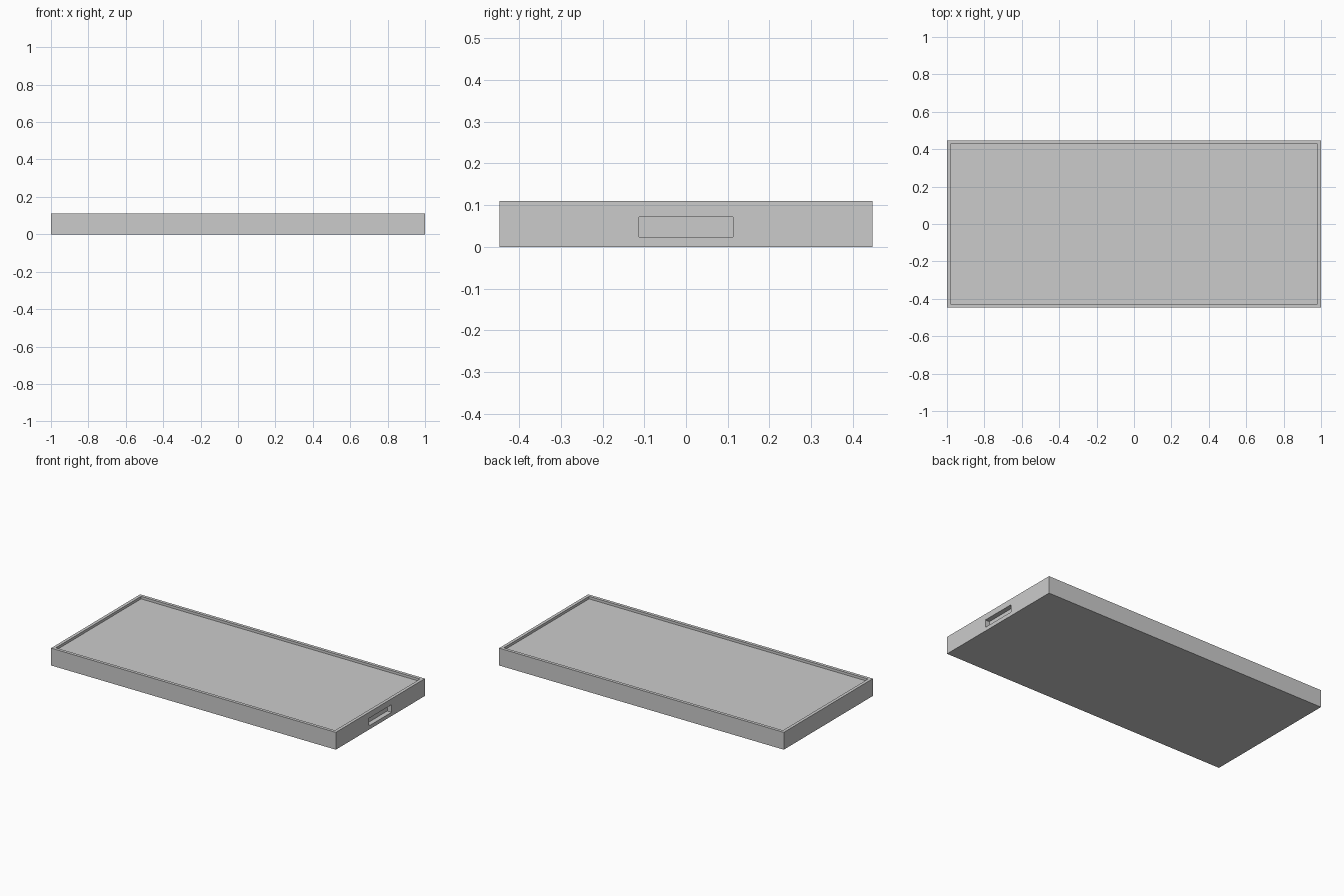
import bpy
import bmesh
from mathutils import Matrix, Vector

default = bpy.data.objects.get("Cube")
if default:
    bpy.data.objects.remove(default, do_unlink=True)

LENGTH, WIDTH, HEIGHT = 2.0, 0.894, 0.11
RIM, RECESS = 0.02, 0.016
SLOT_WIDTH, SLOT_HEIGHT, SLOT_DEPTH, SLOT_Z = 0.224, 0.048, 0.03, 0.048

# Single neutral finish
grey = bpy.data.materials.new("neutral_grey")
grey.use_nodes = True
colour = (0.6, 0.6, 0.6, 1.0)
grey.diffuse_color = colour
grey.node_tree.nodes["Principled BSDF"].inputs["Base Color"].default_value = colour


def make_box(name, size, centre):
    mesh = bpy.data.meshes.new(name)
    bm = bmesh.new()
    bmesh.ops.create_cube(
        bm, size=1, matrix=Matrix.Translation(centre) @ Matrix.Diagonal((*size, 1)))
    bm.to_mesh(mesh)
    bm.free()
    mesh.materials.append(grey)
    obj = bpy.data.objects.new(name, mesh)
    bpy.context.collection.objects.link(obj)
    return obj


def cut(body, cutter):
    cutter.hide_render = True
    cutter.hide_viewport = True
    cutter.display_type = 'WIRE'
    mod = body.modifiers.new(cutter.name, 'BOOLEAN')
    mod.operation = 'DIFFERENCE'
    mod.solver = 'EXACT'
    mod.object = cutter


# Slab with a shallow rimmed recess on top
slab = make_box("tray_slab", (LENGTH, WIDTH, HEIGHT), Vector((0, 0, HEIGHT / 2)))
cut(slab, make_box("top_recess_cutter",
                   (LENGTH - 2 * RIM, WIDTH - 2 * RIM, 2 * RECESS),
                   Vector((0, 0, HEIGHT))))

# Finger slot in the left end
cut(slab, make_box("end_slot_cutter",
                   (2 * SLOT_DEPTH, SLOT_WIDTH, SLOT_HEIGHT),
                   Vector((LENGTH / 2, 0, SLOT_Z))))

# Bake the cuts and drop the cutters
bpy.context.view_layer.update()
baked = bpy.data.meshes.new_from_object(
    slab.evaluated_get(bpy.context.evaluated_depsgraph_get()))
cutters = [mod.object for mod in slab.modifiers]
slab.modifiers.clear()
slab.data = baked
for cutter in cutters:
    bpy.data.objects.remove(cutter, do_unlink=True)
